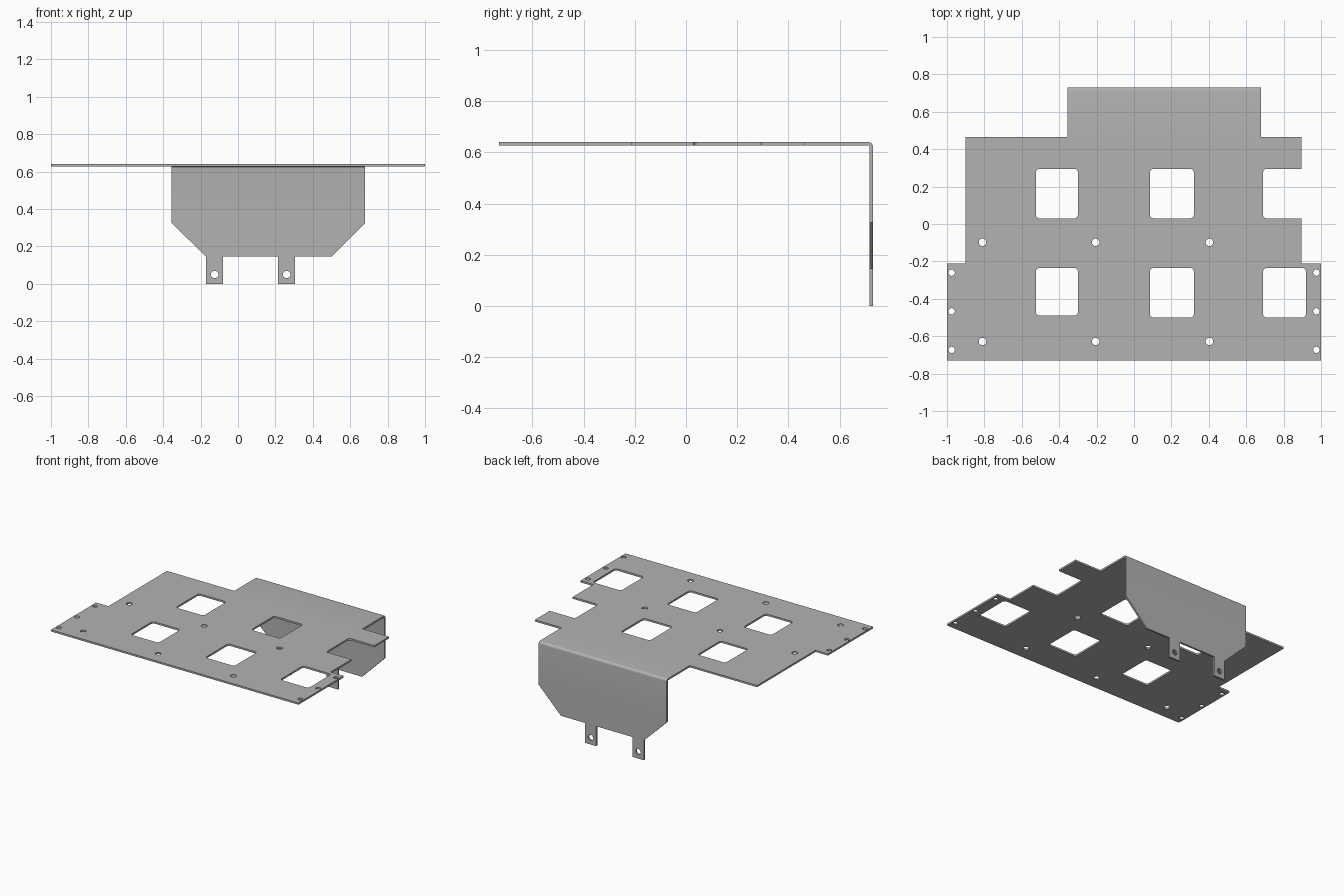
import bpy, bmesh
from math import sin, cos, pi

cube = bpy.data.objects.get("Cube")
if cube:
    bpy.data.objects.remove(cube, do_unlink=True)

THICK, INNER, ARC = 0.013, 0.005, 0.02     # sheet thickness, bend radius, bend length
TOP, BACK = 0.64, 0.73
BEND_Y = BACK - THICK - INNER
BEND_Z = TOP - THICK - INNER


def fold(z):
    """Position along the flat blank of a point at height z on the flange."""
    return BEND_Y + ARC + BEND_Z - z


def arc(cx, cy, r, start, end, n):
    return [(cx + r * cos(start + (end - start) * i / n),
             cy + r * sin(start + (end - start) * i / n)) for i in range(n + 1)]


def circle(cx, cy, r):
    return arc(cx, cy, r, 0, 2 * pi, 24)[:-1]


def window(x0, x1, y0, y1, r=0.02):
    corners = [(x1 - r, y1 - r), (x0 + r, y1 - r), (x0 + r, y0 + r), (x1 - r, y0 + r)]
    pts = []
    for i, (cx, cy) in enumerate(corners):
        pts += arc(cx, cy, r, i * pi / 2, (i + 1) * pi / 2, 5)
    return pts


# Outline of the unfolded sheet, with the open notch on its left side
outline = [(-1, -0.73), (1, -0.73), (1, -0.21), (0.895, -0.21), (0.895, 0.03)]
outline += arc(0.71, 0.05, 0.02, 1.5 * pi, pi, 5)
outline += arc(0.71, 0.275, 0.02, pi, pi / 2, 5)
outline += [(0.895, 0.295), (0.895, 0.465), (0.68, 0.465)]
# Flange with chamfered corners and two tabs
flange = [(0.68, 0.325), (0.5, 0.145), (0.305, 0.145), (0.305, 0), (0.215, 0),
          (0.215, 0.145), (-0.08, 0.145), (-0.08, 0), (-0.17, 0),
          (-0.17, 0.145), (-0.355, 0.325)]
outline += [(x, fold(z)) for x, z in flange]
outline += [(-0.355, 0.465), (-0.9, 0.465), (-0.9, -0.21), (-1, -0.21)]

# Windows and screw holes
loops = [outline]
for x0, x1, y0, y1 in [(-0.525, -0.3, 0.03, 0.295), (0.085, 0.32, 0.03, 0.295),
                       (-0.525, -0.3, -0.49, -0.235), (0.085, 0.32, -0.5, -0.235),
                       (0.69, 0.92, -0.5, -0.235)]:
    loops.append(window(x0, x1, y0, y1))
loops += [circle(x, y, 0.02) for x in (-0.81, -0.205, 0.403) for y in (-0.098, -0.628)]
loops += [circle(x, y, 0.017) for x in (-0.975, 0.975) for y in (-0.26, -0.467, -0.673)]
loops += [circle(x, fold(0.05), 0.02) for x in (-0.125, 0.26)]

# Filled flat blank
curve = bpy.data.curves.new("blank", 'CURVE')
curve.dimensions = '2D'
curve.fill_mode = 'BOTH'
curve.extrude = THICK / 2
for pts in loops:
    spline = curve.splines.new('POLY')
    spline.points.add(len(pts) - 1)
    for p, (x, y) in zip(spline.points, pts):
        p.co = (x, y, 0, 1)
    spline.use_cyclic_u = True
blank = bpy.data.objects.new("blank", curve)
bpy.context.collection.objects.link(blank)
bpy.context.view_layer.update()
mesh = bpy.data.meshes.new_from_object(
    blank.evaluated_get(bpy.context.evaluated_depsgraph_get()))
bpy.data.objects.remove(blank, do_unlink=True)

# Cut the bend lines and fold the flange down
bm = bmesh.new()
bm.from_mesh(mesh)
bmesh.ops.remove_doubles(bm, verts=bm.verts, dist=0.0001)
STEPS = 6
for i in range(STEPS + 1):
    bmesh.ops.bisect_plane(bm, geom=bm.verts[:] + bm.edges[:] + bm.faces[:], dist=1e-6,
                           plane_co=(0, BEND_Y + ARC * i / STEPS, 0), plane_no=(0, 1, 0))
for v in bm.verts:
    x, y, d = v.co
    r = INNER + d + THICK / 2
    a = min(max((y - BEND_Y) / ARC, 0), 1) * pi / 2
    down = max(y - BEND_Y - ARC, 0)
    v.co = (x, min(y, BEND_Y) + r * sin(a), BEND_Z + r * cos(a) - down)
bmesh.ops.recalc_face_normals(bm, faces=bm.faces)
bm.to_mesh(mesh)
bm.free()

# Bare metal material
metal = bpy.data.materials.new("grey metal")
metal.use_nodes = True
grey = (0.45, 0.45, 0.45, 1)
metal.diffuse_color = grey
metal.node_tree.nodes["Principled BSDF"].inputs["Base Color"].default_value = grey
mesh.materials.clear()
mesh.materials.append(metal)
for poly in mesh.polygons:
    poly.material_index = 0

bracket = bpy.data.objects.new("bent_sheet_bracket", mesh)
mesh.name = "bent_sheet_bracket"
bpy.context.collection.objects.link(bracket)
bpy.ops.object.select_all(action='DESELECT')
bpy.context.view_layer.objects.active = bracket
bracket.select_set(True)
bpy.ops.object.shade_smooth_by_angle(angle=pi / 6)
